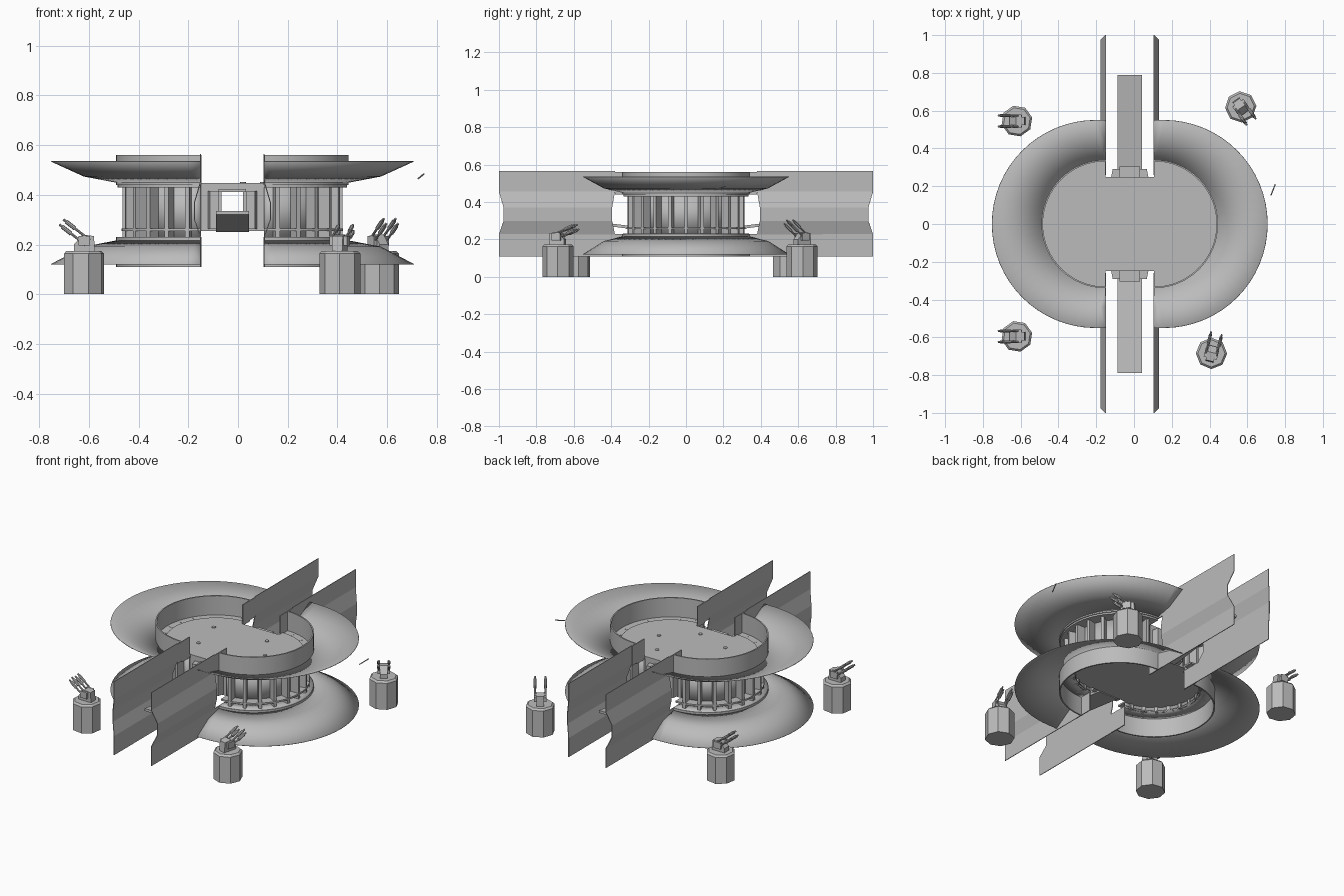
import bpy, bmesh, math
from mathutils import Matrix, Vector

if "Cube" in bpy.data.objects:
    bpy.data.objects.remove(bpy.data.objects["Cube"])

CX, SLOT = -0.0225, 0.1275          # centre line and half width of the slot
grey = bpy.data.materials.new("hull grey")
grey.diffuse_color = (0.5, 0.5, 0.5, 1)
grey.use_nodes = True
grey.node_tree.nodes["Principled BSDF"].inputs["Base Color"].default_value = grey.diffuse_color


def make(name, verts, faces, smooth=False, thick=0):
    me = bpy.data.meshes.new(name)
    bm = bmesh.new()
    vs = [bm.verts.new(v) for v in verts]
    for f in faces:
        bm.faces.new([vs[i] for i in f])
    bmesh.ops.recalc_face_normals(bm, faces=bm.faces)
    bm.to_mesh(me)
    bm.free()
    ob = bpy.data.objects.new(name, me)
    bpy.context.collection.objects.link(ob)
    me.materials.append(grey)
    if thick:
        m = ob.modifiers.new("thickness", 'SOLIDIFY')
        m.thickness, m.offset = thick, 0
    if smooth:
        bpy.ops.object.select_all(action='DESELECT')
        ob.select_set(True)
        bpy.context.view_layer.objects.active = ob
        bpy.ops.object.shade_smooth_by_angle(angle=math.radians(25))
    return ob


def prism(name, pts, vec):
    """Extrude a flat outline along a vector."""
    n, v = len(pts), Vector(vec)
    verts = [Vector(p) for p in pts] + [Vector(p) + v for p in pts]
    faces = [range(n), range(n, 2 * n)]
    faces += [(i, (i + 1) % n, n + (i + 1) % n, n + i) for i in range(n)]
    return make(name, verts, faces)


def box(name, x0, x1, y0, y1, z0, z1):
    return prism(name, [(x0, y0, z0), (x1, y0, z0), (x1, y1, z0), (x0, y1, z0)],
                 (0, 0, z1 - z0))


def arc(s, r, off=0, seg=32):
    """Half stadium outline on side s, running from -y to +y."""
    out = [(CX + s * SLOT, -r)] if off else []
    for i in range(seg + 1):
        a = -math.pi / 2 + math.pi * i / seg
        out.append((CX + s * (SLOT + off + r * math.cos(a)), r * math.sin(a)))
    return out + ([(CX + s * SLOT, r)] if off else [])


def half_sweep(name, s, prof, closed=False, thick=0):
    """Sweep a (radius, offset, z) profile round half a stadium."""
    rows = [[(x, y, z) for x, y in arc(s, r, off)] for r, off, z in prof]
    n, k = len(rows[0]), len(rows)
    faces = [(j * n + i, j * n + i + 1, (j + 1) % k * n + i + 1, (j + 1) % k * n + i)
             for j in range(k if closed else k - 1) for i in range(n - 1)]
    if closed:
        faces += [[j * n for j in range(k)], [j * n + n - 1 for j in range(k)]]
    return make(name, sum(rows, []), faces, True, thick)


def deck(name, r, z0, z1):
    """Full deck with a notch for the slot at front and back."""
    pts = arc(1, r) + [(CX + SLOT, .25), (CX - SLOT, .25)]
    pts += arc(-1, r)[::-1] + [(CX - SLOT, -.25), (CX + SLOT, -.25)]
    return prism(name, [(x, y, z0) for x, y in pts], (0, 0, z1 - z0))


# Discs, ring walls and core, one half on each side of the slot
for s, side in ((-1, "left"), (1, "right")):
    for lvl, edge, mid, inner, w0, w1 in (("upper", .535, .475, .45, .44, .56),
                                          ("lower", .12, .19, .215, .11, .23)):
        half_sweep(f"{lvl}_dish_{side}", s,
                   [(.55, .052, edge), (.44, .03, mid), (.338, .001, inner)], thick=.003)
        half_sweep(f"{lvl}_ring_{side}", s,
                   [(.34, 0, w0), (.34, 0, w1), (.332, 0, w1), (.332, 0, w0)], True)
    half_sweep(f"core_wall_{side}", s, [(.26, 0, .225), (.26, 0, .445)], thick=.006)
    # radial ribs between the two decks
    for i in range(11):
        a = math.radians(-80 + 16 * i)
        rib = box(f"rib_{side}_{i}", .25, .315, -.009, .009, .225, .442)
        rib.matrix_world = (Matrix.Translation((CX + s * SLOT, 0, 0)) @
                            Matrix.Rotation(a if s > 0 else math.pi - a, 4, 'Z'))

deck("upper_deck", .334, .43, .441)
deck("upper_deck_plate", .285, .441, .447)
deck("lower_deck", .318, .255, .265)
for s in (-1, 1):   # lower ledge joining the ring to the ribs
    half_sweep("lower_ledge", s, [(.338, 0, .228), (.25, 0, .228)], thick=.006)

# Small deck rivets
for x, y in ((-.25, .12), (.1, .14), (.2, -.02), (.02, -.17), (-.2, -.1)):
    pts = [(x + .012 * math.cos(i * math.pi / 4), y + .012 * math.sin(i * math.pi / 4), .447)
           for i in range(8)]
    prism("deck_stud", pts, (0, 0, .004))

# Slot plates: bent sheets with scooped ends, plus short inner walls
plate = [(0, .11), (0, .228), (.025, .30), (.025, .37), (0, .455), (0, .565)]
for s in (-1, 1):
    x = CX + s * SLOT
    for f in (-1, 1):
        verts = [(x + s * o, f * y, z) for o, z in plate for y in (.38 + o * .6, 1 - o)]
        make("slot_plate", verts, [(2 * i, 2 * i + 1, 2 * i + 3, 2 * i + 2)
                                   for i in range(5)], thick=.004)
        for z0, z1 in ((.11, .23), (.44, .56)):
            ya, yb = sorted((f * .26, f * .38))
            box("slot_wall", x - .003, x + .003, ya, yb, z0, z1)

# Doorways and sloping ramps at front and back
for f in (-1, 1):
    def y_box(name, x0, x1, y0, y1, z0, z1):
        a, b = sorted((f * y0, f * y1))
        box(name, CX + x0, CX + x1, a, b, z0, z1)
    for s in (-1, 1):
        a, b = sorted((s * .043, s * SLOT))
        y_box("door_wall", a, b, .24, .25, .255, .445)
        post = [(s * .055, .25), (s * .098, .25), (s * .09, .29), (s * .055, .29)]
        prism("door_post", [(CX + x, f * y, .262) for x, y in post], (0, 0, .153))
    y_box("door_lintel", -.043, .043, .24, .25, .415, .445)
    y_box("door_hood", -.055, .055, .25, .305, .412, .424)
    prism("ramp", [(CX - .066, f * y, z) for y, z in
                   ((.25, .25), (.79, .32), (.79, .335), (.25, .266))], (.132, 0, 0))


def rod(name, p, q, r, sides=8):
    p, q = Vector(p), Vector(q)
    rot = (q - p).to_track_quat('Z', 'Y')
    pts = [p + rot @ Vector((r * math.cos(i * math.tau / sides),
                             r * math.sin(i * math.tau / sides), 0)) for i in range(sides)]
    return prism(name, pts, q - p)


# Gun turrets: x, y, heading and barrel elevation
for n, (x, y, head, pitch) in enumerate(((-.62, .545, 180, 38), (.565, .62, -55, 40),
                                         (-.62, -.595, 180, 38), (.41, -.685, 76, 24))):
    ring = [(math.cos((i + .3) * math.pi / 4), math.sin((i + .3) * math.pi / 4))
            for i in range(8)]
    rows = [(.083, 0), (.083, .163), (.072, .174)]
    verts = [(c * r, d * r, z) for r, z in rows for c, d in ring]
    faces = [range(8), range(16, 24)] + [(j * 8 + i, j * 8 + (i + 1) % 8,
             j * 8 + 8 + (i + 1) % 8, j * 8 + 8 + i) for j in (0, 1) for i in range(8)]
    parts = [make(f"turret_base_{n}", verts, faces)]
    body = [(-.045, .172), (.04, .172), (.04, .2), (.005, .24), (-.04, .234)]
    parts.append(prism(f"gun_mount_{n}", [(u, -.022, z) for u, z in body], (0, .044, 0)))
    p = math.radians(pitch)
    d, up = Vector((math.cos(p), 0, math.sin(p))), Vector((-math.sin(p), 0, math.cos(p)))
    for c in (-.029, .029):
        parts.append(box("gun_cradle", -.025, .022, c - .007, c + .007, .195, .235))
        for h in (-.013, .013):
            o = Vector((0, c, .22)) + up * h
            parts.append(rod("barrel", o - d * .02, o + d * .115, .005))
            parts.append(rod("barrel_sleeve", o + d * .055, o + d * .1, .0085))
    for ob in parts:
        ob.matrix_world = (Matrix.Translation((x, y, 0)) @
                           Matrix.Rotation(math.radians(head), 4, 'Z'))

# Small bolt floating beside the upper dish
rod("bolt", (.725, .152, .465), (.748, .21, .484), .003, 6)
